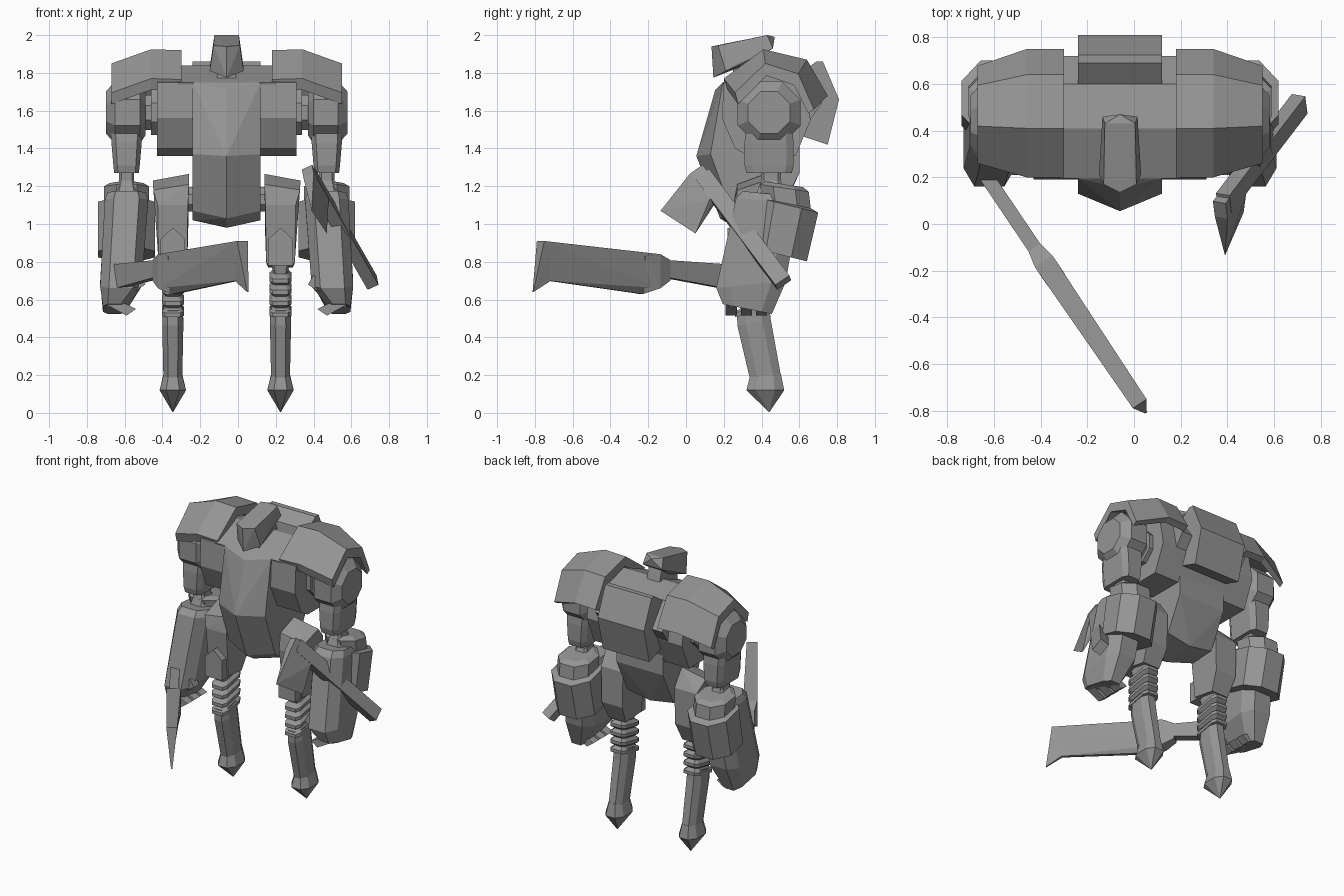
import bpy, bmesh, math
from mathutils import Vector

if "Cube" in bpy.data.objects:
    bpy.data.objects.remove(bpy.data.objects["Cube"])

CX = -0.06  # body centre line
grey = bpy.data.materials.new("steel_grey")
grey.diffuse_color = (0.30, 0.30, 0.30, 1)
grey.use_nodes = True
grey.node_tree.nodes["Principled BSDF"].inputs["Base Color"].default_value = grey.diffuse_color


def finish(name, bm):
    bmesh.ops.recalc_face_normals(bm, faces=bm.faces)
    me = bpy.data.meshes.new(name)
    bm.to_mesh(me)
    bm.free()
    me.materials.append(grey)
    ob = bpy.data.objects.new(name, me)
    bpy.context.collection.objects.link(ob)
    return ob


def hull(name, pts):
    """Convex solid around a few corner points."""
    bm = bmesh.new()
    for p in pts:
        bm.verts.new(p)
    bmesh.ops.convex_hull(bm, input=bm.verts[:])
    bmesh.ops.delete(bm, geom=[v for v in bm.verts if not v.link_faces], context='VERTS')
    bmesh.ops.dissolve_limit(bm, angle_limit=0.02, verts=bm.verts[:], edges=bm.edges[:])
    return finish(name, bm)


def skin(bm, rings):
    n = len(rings[0])
    for a, b in zip(rings, rings[1:]):
        for i in range(n):
            j = (i + 1) % n
            bm.faces.new((a[i], a[j], b[j], b[i]))
    bm.faces.new(rings[0])
    bm.faces.new(rings[-1])


def slab(name, prof, x0, x1):
    """Side profile (y, z) extruded along x."""
    bm = bmesh.new()
    skin(bm, [[bm.verts.new((x, y, z)) for y, z in prof] for x in (x0, x1)])
    return finish(name, bm)


def loft(name, secs, c=0.3):
    """Stacked chamfered rectangles: (x, y, z, half_x, half_y, tilt)."""
    shape = [(1, -1 + c), (1, 1 - c), (1 - c, 1), (c - 1, 1),
             (-1, 1 - c), (-1, c - 1), (c - 1, -1), (1 - c, -1)]
    bm = bmesh.new()
    skin(bm, [[bm.verts.new((x + i * hx, y + j * hy, z + j * hy * t)) for i, j in shape]
              for x, y, z, hx, hy, t in secs])
    return finish(name, bm)


def barrel(name, s, secs, y, z, n=8):
    """Faceted drum along x: (offset, radius) steps."""
    bm = bmesh.new()
    skin(bm, [[bm.verts.new((CX + s * u, y + r * math.cos((k + .5) * math.tau / n),
                             z + r * math.sin((k + .5) * math.tau / n))) for k in range(n)]
              for u, r in secs])
    return finish(name, bm)


# Torso: chest block, ridged breastplate with belly, collar and back box
slab("chest", [(.20, 1.75), (.19, 1.56), (.26, 1.40), (.33, 1.36), (.58, 1.36),
               (.66, 1.55), (.62, 1.76), (.42, 1.80)], CX - .37, CX + .37)
slab("collar", [(.195, 1.75), (.41, 1.84), (.60, 1.80), (.72, 1.64), (.62, 1.50), (.25, 1.6)],
     CX - .26, CX + .26)
hull("breastplate", [(CX + i * .18, y, z) for i in (-1, 1) for y, z in
                     ((.195, 1.75), (.13, 1.37), (.6, 1.74), (.6, 1.37))]
     + [(CX, .155, 1.71), (CX, .055, 1.36)])
hull("belly", [(CX + i * .18, y, z) for i in (-1, 1) for y, z in
               ((.13, 1.37), (.24, 1.07), (.30, 1.02), (.60, 1.38), (.60, 1.27), (.48, 1.03))]
     + [(CX, .055, 1.36), (CX, .18, 1.03), (CX, .26, .98), (CX, .48, 1.0)])
slab("back_box", [(.58, 1.78), (.69, 1.86), (.725, 1.86), (.81, 1.66), (.75, 1.42), (.60, 1.47)],
     CX - .18, CX + .18)

# Head: wedge with pointed face, on a short neck
hull("head", [(CX + i * x, y, z) for i in (-1, 1) for x, y, z in
              ((.07, .17, 1.945), (.09, .21, 1.81), (.065, .43, 2.0), (.088, .25, 1.84),
               (.075, .46, 1.93), (.06, .36, 1.86))]
     + [(CX, .135, 1.94), (CX, .145, 1.775), (CX, .47, 1.99)])
slab("neck", [(.25, 1.76), (.25, 1.86), (.42, 1.93), (.46, 1.80)], CX - .05, CX + .05)

for s, side in ((-1, "left"), (1, "right")):
    # Shoulder armour: bent shell, drooping and narrowing outwards
    bm = bmesh.new()
    rings = []
    for u, dz, k in ((.24, -.005, 1), (.40, .0, 1), (.61, -.075, .76)):
        outer = [(.20, 1.77), (.41, 1.925), (.64, 1.87), (.75, 1.68)]
        inner = [(.71, 1.66), (.61, 1.81), (.42, 1.86), (.22, 1.71)]
        rings.append([bm.verts.new((CX + s * u, .45 + (y - .45) * k, z + dz))
                      for y, z in outer + inner])
    skin(bm, rings)
    finish(side + "_shoulder_armour", bm)

    # Shoulder joint and drum
    barrel(side + "_shoulder_joint", s, [(.34, .13), (.40, .13), (.40, .10), (.46, .10)], .44, 1.59)
    barrel(side + "_shoulder_drum", s, [(.43, .13), (.46, .18), (.59, .18), (.64, .12)], .44, 1.59)

    # Upper arm and elbow
    loft(side + "_upper_arm", [(CX + s * .53, .44, z, hx, hy, 0) for z, hx, hy in
                               ((1.52, .085, .12), (1.43, .08, .13), (1.31, .07, .13), (1.27, .065, .12))])
    loft(side + "_elbow", [(CX + s * .53, .45, z, r, r * 1.3, 0) for z, r in
                           ((1.3, .04), (1.23, .04), (1.16, .06), (1.08, .06))])

    # Forearm: armoured body, rear casing with cap
    x = CX + s * .53
    loft(side + "_forearm", [(x, .44, 1.16, .10, .14, -.1), (x, .43, 1.12, .115, .165, -.1),
                             (x + s * .03, .345, .68, .11, .185, .1),
                             (x + s * .065, .325, .55, .06, .13, -.2)], .42)
    loft(side + "_forearm_casing", [(x, .52, 1.21, .09, .10, -.15), (x, .52, 1.19, .12, .13, -.15),
                                    (x, .53, 1.11, .12, .13, -.2),
                                    (x, .54, 1.10, .15, .16, -.25),
                                    (x, .49, .84, .15, .15, -.25)], .55)

    # Hand: palm, curled fingers and thumb
    loft(side + "_hand", [(x + s * .08, .33, .66, .05, .12, 0),
                          (x + s * .07, .33, .56, .045, .10, 0)])
    for y in (.24, .32, .40):
        hull(side + "_finger", [(x + s * u, y + d, z) for d in (-.03, .03) for u, z in
                                ((.11, .62), (.10, .57), (.0, .515), (-.05, .55), (.0, .575))])
    hull(side + "_thumb", [(x + s * u, y, z) for y in (.21, .27) for u, z in
                           ((.03, .66), (-.07, .73), (-.10, .68), (-.04, .64))])

    # Leg: thigh, hip pin, pointed knee guard
    lx = CX + s * .285
    hull(side + "_thigh", [(lx + s * u, y, z - dz * (u > 0)) for u0, y, z, dz in
                           ((.085, .27, 1.21, .03), (.085, .42, 1.265, .035), (.085, .50, 1.15, 0),
                            (.08, .50, .90, 0), (.065, .44, .77, 0), (.075, .28, .79, 0),
                            (.08, .25, 1.10, 0)) for u in (-u0, u0 + dz * .6)])
    barrel(side + "_hip_pin", s, [(.12, .07), (.24, .07)], .40, 1.13)
    hull(side + "_knee_guard", [(lx + i, y, z) for y in (.22, .32) for i, z in
                                ((-.065, .78), (.065, .78), (-.065, .92), (.065, .92), (0, .98))])
    # Ribbed knee
    ribs = []
    for k in range(4):
        z = .75 - k * .06
        ribs += [(lx, .36, z, .038, .07, .2), (lx, .36, z - .02, .058, .10, .2),
                 (lx, .36, z - .042, .058, .10, .2)]
    loft(side + "_knee_ribs", [(lx, .36, .80, .05, .08, .2)] + ribs)
    # Shin and spike foot
    loft(side + "_shin", [(lx, .355, .56, .052, .085, .2), (lx, .36, .48, .056, .088, .2),
                          (lx, .42, .19, .05, .082, .1)], .5)
    loft(side + "_spike_foot", [(lx, .42, .20, .05, .082, .1), (lx, .42, .12, .07, .10, 0),
                                (lx, .44, .005, .002, .002, 0)], .5)

# Long blade held forward: straight grip, collar, slanted tip
d = Vector((.56, -.83, 0))
n = Vector((.83, .56, 0))


def blade_part(name, rows):
    pts = []
    for y, z, w in rows:
        p = Vector((-.63, .2, z)) + d * ((.2 - y) / .83)
        pts += [p + n * w, p - n * w]
    hull(name, pts)


blade_part("blade_grip", [(.30, .64, .03), (.30, .78, .03), (-.13, .72, .03), (-.13, .81, .03)])
blade_part("blade_collar", [(-.10, .70, .03), (-.10, .81, .03), (-.16, .84, .045),
                            (-.16, .66, .045), (-.24, .63, .03), (-.24, .83, .045)])
blade_part("long_blade", [(-.16, .84, .045), (-.16, .66, .04), (-.24, .63, .012),
                          (-.77, .91, .035), (-.73, .70, .01)])
blade_part("blade_tip", [(-.77, .91, .035), (-.72, .90, .035), (-.72, .70, .01), (-.81, .64, .004)])

# Axe held across the other hand: handle and flared head
a, b = Vector((.385, .09, 1.255)), Vector((.71, .515, .69))
ax = (b - a).normalized()
w = Vector((.02, -.17, -.11)).normalized()
t = ax.cross(w).normalized()
w = t.cross(ax).normalized()
hull("axe_handle", [p + w * i * .045 + t * j * .032 for p in (a, b) for i in (-1, 1) for j in (-1, 1)])
hull("axe_head", [p + t * j * .03 for j in (-1, 1) for p in
                  (a - ax * .04 + w * .05, a - ax * .04 - w * .03,
                   a + ax * .13 - w * .03, a + ax * .15 + w * .05)]
     + [Vector((.39, -.135, 1.07)), Vector((.47, .05, .95))])
